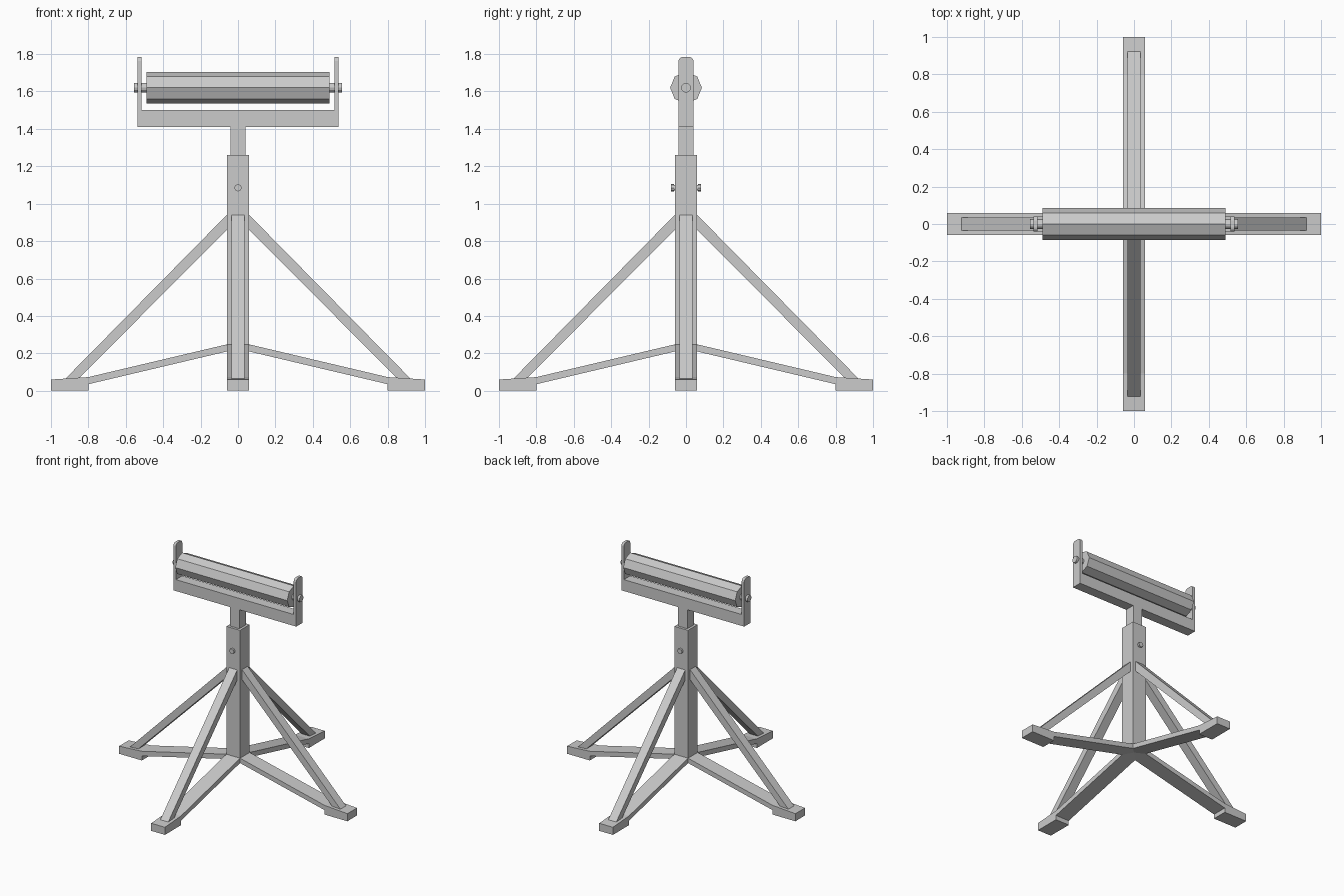
import bpy, bmesh
from math import cos, sin, pi
from mathutils import Matrix, Vector

if "Cube" in bpy.data.objects:
    bpy.data.objects.remove(bpy.data.objects["Cube"])


def finish(name, bm):
    bmesh.ops.recalc_face_normals(bm, faces=bm.faces)
    me = bpy.data.meshes.new(name)
    bm.to_mesh(me)
    bm.free()
    ob = bpy.data.objects.new(name, me)
    bpy.context.collection.objects.link(ob)
    return ob


def prism(name, pts, depth, frame=Matrix()):
    """Extrude a 2D outline (local x, z) by +-depth along local y."""
    bm = bmesh.new()
    face = bm.faces.new([bm.verts.new((x, -depth, z)) for x, z in pts])
    ext = bmesh.ops.extrude_face_region(bm, geom=[face])
    moved = [v for v in ext["geom"] if isinstance(v, bmesh.types.BMVert)]
    bmesh.ops.translate(bm, verts=moved, vec=(0, 2 * depth, 0))
    bm.transform(frame)
    return finish(name, bm)


def box(name, hx, hy, z0, z1):
    return prism(name, [(-hx, z0), (hx, z0), (hx, z1), (-hx, z1)], hy)


def circle(r, n):
    return [(r * cos(2 * pi * i / n), r * sin(2 * pi * i / n)) for i in range(n)]


def rod(name, r, n, half, centre, along_x=True):
    frame = Matrix.Translation(Vector(centre))
    if along_x:
        frame = frame @ Matrix.Rotation(pi / 2, 4, 'Z')
    return prism(name, circle(r, n), half, frame)


# Telescoping post
box("outer_post", 0.06, 0.06, 0.23, 1.26)
box("inner_post", 0.04, 0.04, 1.20, 1.42)

# Four legs with feet, and their diagonal braces
leg = [(0, 0.262), (0, 0.224), (0.8, 0.035), (0.8, 0), (1, 0), (1, 0.06), (0.8, 0.073)]
brace = [(0.05, 0.94), (0.06, 0.94), (0.925, 0.062), (0.855, 0.062), (0.05, 0.87)]
for i, side in enumerate(("right", "back", "left", "front")):
    turn = Matrix.Rotation(i * pi / 2, 4, 'Z')
    prism(side + "_leg", leg, 0.06, turn)
    prism(side + "_brace", brace, 0.035, turn)

# Cradle: crossbar and round-cornered uprights
box("cradle_crossbar", 0.52, 0.04, 1.41, 1.50)
outline = [(-0.04, 1.41), (0.04, 1.41)]
r = 0.022
for k in range(8):
    a = (k if k < 4 else k - 1) * pi / 6
    cx = 0.04 - r if k < 4 else r - 0.04
    outline.append((cx + r * cos(a), 1.785 - r + r * sin(a)))
for s, side in ((-1, "left"), (1, "right")):
    frame = Matrix.Translation((s * 0.527, 0, 0)) @ Matrix.Rotation(pi / 2, 4, 'Z')
    prism(side + "_upright", outline, 0.011, frame)

# Eight-sided roller, axle and locking bolt
rod("roller", 0.085, 8, 0.49, (0, 0, 1.62))
rod("axle", 0.026, 12, 0.555, (0, 0, 1.62))
rod("lock_bolt_shaft", 0.014, 12, 0.075, (0, 0, 1.085), False)
for s, part in ((-1, "lock_bolt_head"), (1, "lock_bolt_nut")):
    rod(part, 0.02, 8, 0.008, (0, s * 0.072, 1.085), False)
